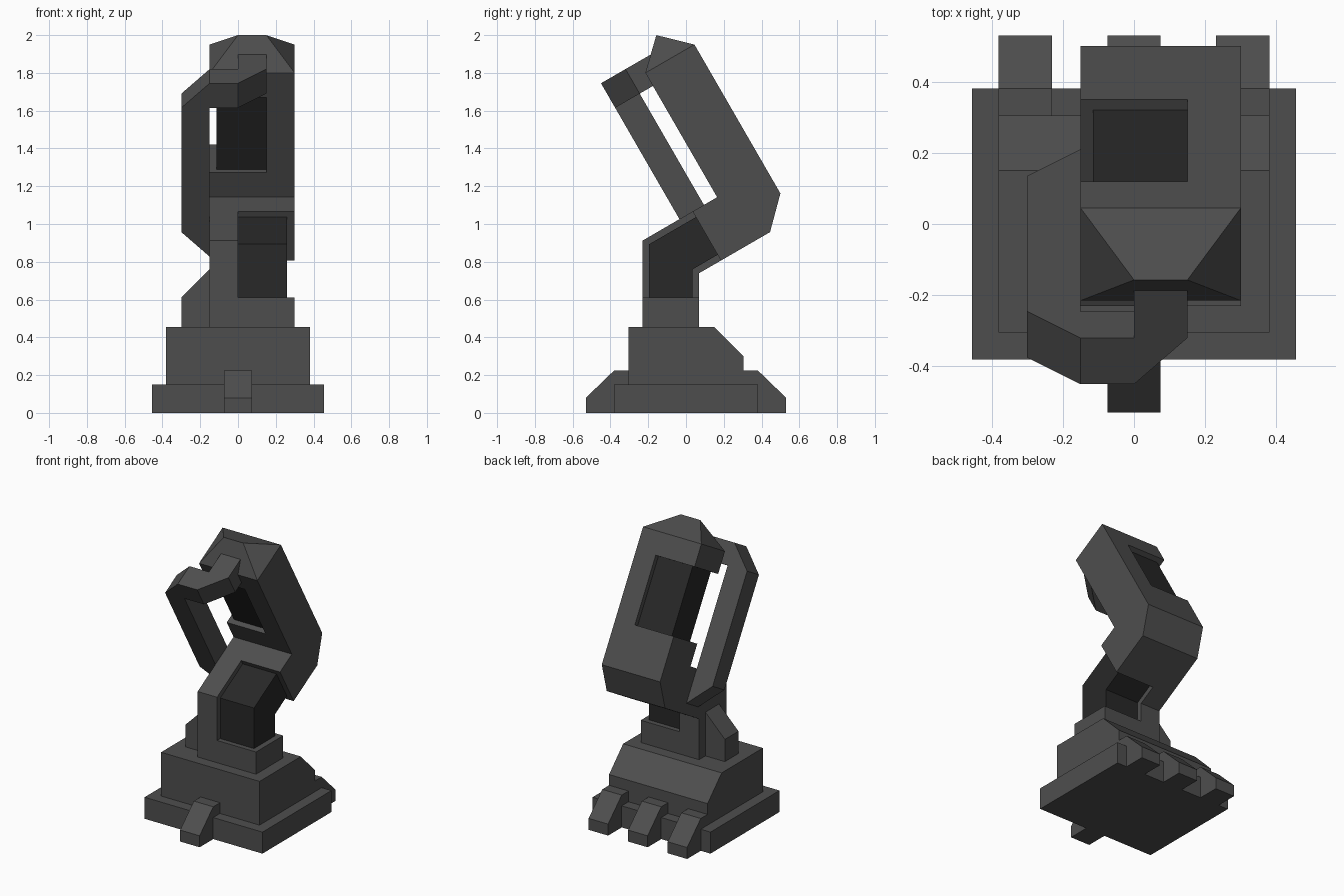
import bpy, bmesh
from mathutils import Vector

if "Cube" in bpy.data.objects:
    bpy.data.objects.remove(bpy.data.objects["Cube"])


def material(name, v):
    m = bpy.data.materials.new(name)
    m.diffuse_color = (v, v, v, 1)
    m.use_nodes = True
    m.node_tree.nodes["Principled BSDF"].inputs["Base Color"].default_value = m.diffuse_color
    return m


BODY = material("charcoal_grey", 0.076)
DARK = material("near_black", 0.021)

# Tilted frame of the upper arm: v goes across it, s goes along it
ORIGIN = Vector((0, -0.215, 1.80))
V = Vector((0, 0.866, 0.5))
S = Vector((0, -0.5, 0.866))


def arm(x, v, s):
    return ORIGIN + Vector((x, 0, 0)) + V * v + S * s


def yz(v, s):
    p = arm(0, v, s)
    return (p.y, p.z)


def finish(name, bm, mat):
    bmesh.ops.recalc_face_normals(bm, faces=bm.faces)
    me = bpy.data.meshes.new(name)
    bm.to_mesh(me)
    bm.free()
    me.materials.append(mat)
    ob = bpy.data.objects.new(name, me)
    bpy.context.collection.objects.link(ob)
    return ob


def add_prism(bm, pts, offset):
    face = bm.faces.new([bm.verts.new(p) for p in pts])
    ext = bmesh.ops.extrude_face_region(bm, geom=[face], use_keep_orig=True)
    new = [g for g in ext["geom"] if isinstance(g, bmesh.types.BMVert)]
    bmesh.ops.translate(bm, verts=new, vec=offset)


def side_prism(name, profile, x0, x1, mat=BODY):
    """Profile of (y, z) points extruded from x0 to x1."""
    bm = bmesh.new()
    add_prism(bm, [(x0, y, z) for y, z in profile], (x1 - x0, 0, 0))
    return finish(name, bm, mat)


# Base plate and pedestal
side_prism("base_plate", [(-.38, 0), (.38, 0), (.38, .15), (-.38, .15)], -.455, .455)
side_prism("pedestal", [(-.305, .15), (-.305, .455), (.15, .455),
                        (.305, .30), (.305, .15)], -.38, .38)

# Wedge feet: three at the back, one at the front
foot = [(.53, 0), (.53, .08), (.38, .225), (.30, .225), (.30, .15), (.38, .15), (.38, 0)]
for i, x in enumerate((-.305, 0, .305)):
    side_prism(f"back_foot_{i + 1}", foot, x - .075, x + .075)
side_prism("front_foot", [(-y, z) for y, z in foot], -.075, .075)

# Sloped rib at the left of the shoulder
bm = bmesh.new()
add_prism(bm, [(-.30, -.15, .455), (-.30, -.15, .61), (-.15, -.15, .76),
               (-.15, -.15, .455)], (0, .15, 0))
finish("shoulder_rib", bm, BODY)

# Bent arm frame, with recesses cut from the right (lower) and left (upper)
frame = side_prism("arm_frame", [
    (-.23, .455), (-.23, .912), yz(0, -.76), yz(0, 0), yz(.30, 0),
    yz(.30, -.91), yz(.15, -1.06), (.07, .74), (.07, .455)], -.15, .30)
cutters = [
    side_prism("lower_cutter", [(-.4, .61), (-.4, 1.1), yz(-.15, -.70),
                                yz(-.15, -1.15), (.23, .61)], 0, .5),
    side_prism("upper_cutter", [yz(-.2, -.61), yz(-.2, -.15),
                                yz(.5, -.15), yz(.5, -.61)], -.5, .15)]
for c in cutters:
    mod = frame.modifiers.new("cut", "BOOLEAN")
    mod.operation = "DIFFERENCE"
    mod.solver = "EXACT"
    mod.object = c
    c.hide_render = True
deps = bpy.context.evaluated_depsgraph_get()
cut_mesh = bpy.data.meshes.new_from_object(frame.evaluated_get(deps))
frame.modifiers.clear()
frame.data = cut_mesh
for c in cutters:
    bpy.data.objects.remove(c)

# Dark cores set into the recesses
side_prism("lower_core", [(-.195, .61), (-.195, .893), yz(-.15, -.795),
                          yz(-.15, -1.025), (.035, .76), (.035, .61)], 0, .26, DARK)
side_prism("upper_core", [yz(.035, -.61), yz(.035, -.15),
                          yz(.265, -.15), yz(.265, -.61)], -.115, .15, DARK)

# Hipped cap on the arm end
bm = bmesh.new()
a, b, c, d = [bm.verts.new(arm(x, v, 0)) for x, v in
              ((-.15, 0), (.30, 0), (.30, .30), (-.15, .30))]
r0, r1 = [bm.verts.new(arm(x, .15, .144)) for x in (0, .15)]
for f in ((a, b, c, d), (a, b, r1, r0), (c, d, r0, r1), (b, c, r1), (d, a, r0)):
    bm.faces.new(f)
finish("arm_cap", bm, BODY)

# Square hose: up the left side, then around the front into the cap
bm = bmesh.new()
add_prism(bm, [arm(x, -.231, s) for x, s in
               ((-.15, .07), (-.30, -.08), (-.30, -.84), (-.15, -.99))], V * .15)
add_prism(bm, [arm(x, v, -.08) for x, v in
               ((-.15, -.231), (0, -.231), (.15, -.081), (.15, .08),
                (0, .08), (0, -.081), (-.15, -.081))], S * .15)
finish("hose", bm, BODY)
